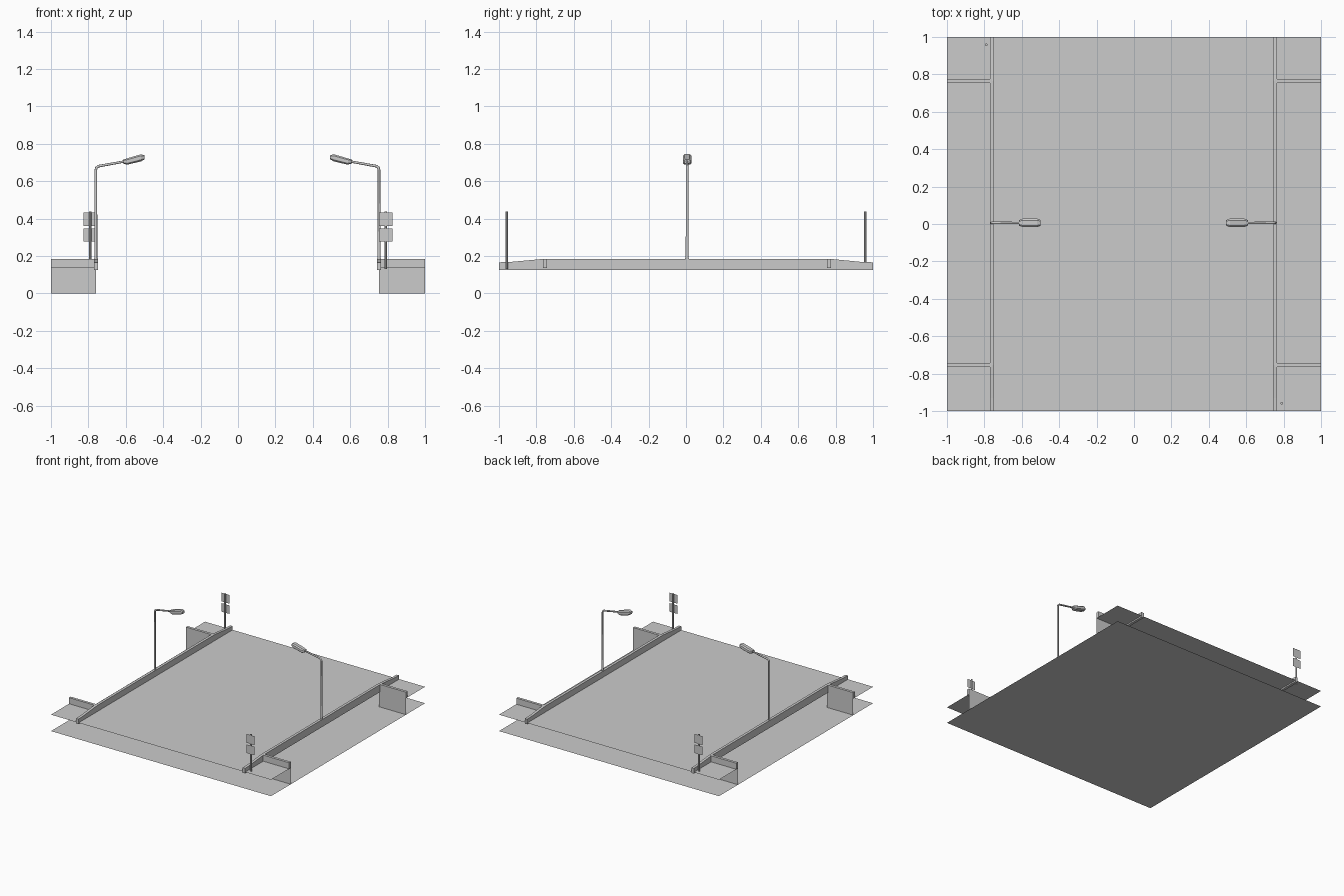
import bpy, bmesh, math

if "Cube" in bpy.data.objects:
    bpy.data.objects.remove(bpy.data.objects["Cube"])

CX, CY = -0.003, 0.005      # slight offset of the bridge structure
EDGE = 0.757                # distance of the edge beams from the middle
DECK = 0.135                # deck height


def make(name, verts, faces, smooth=False):
    me = bpy.data.meshes.new(name)
    me.from_pydata(verts, [], faces)
    bm = bmesh.new()
    bm.from_mesh(me)
    if len(faces) > 3:
        bmesh.ops.recalc_face_normals(bm, faces=bm.faces)
    bm.to_mesh(me)
    bm.free()
    ob = bpy.data.objects.new(name, me)
    bpy.context.collection.objects.link(ob)
    if smooth:
        bpy.context.view_layer.objects.active = ob
        ob.select_set(True)
        bpy.ops.object.shade_smooth_by_angle(angle=math.radians(40))
        ob.select_set(False)
    return ob


def loft(name, rings, smooth=False):
    # join equal-length rings into a capped skin
    n = len(rings[0])
    verts = [v for r in rings for v in r]
    faces = [(i * n + j, i * n + (j + 1) % n, (i + 1) * n + (j + 1) % n, (i + 1) * n + j)
             for i in range(len(rings) - 1) for j in range(n)]
    faces += [tuple(range(n))[::-1], tuple(range((len(rings) - 1) * n, len(rings) * n))]
    return make(name, verts, faces, smooth)


def plate(name, x0, x1, y0, y1, z):
    return make(name, [(x0, y0, z), (x1, y0, z), (x1, y1, z), (x0, y1, z)], [(0, 1, 2, 3)])


def box(name, x0, x1, y0, y1, z0, z1):
    ring = lambda z: [(x0, y0, z), (x1, y0, z), (x1, y1, z), (x0, y1, z)]
    return loft(name, [ring(z0), ring(z1)])


def rod(name, x, y, z0, z1, r, n=10):
    ring = lambda z: [(x + r * math.cos(2 * math.pi * i / n),
                       y + r * math.sin(2 * math.pi * i / n), z) for i in range(n)]
    return loft(name, [ring(z0), ring(z1)], True)


def tube(name, path, radii, y, n=10):
    # round tube along a path in the xz plane
    rings = []
    for k, (x, z) in enumerate(path):
        a, b = path[max(k - 1, 0)], path[min(k + 1, len(path) - 1)]
        dx, dz = b[0] - a[0], b[1] - a[1]
        length = math.hypot(dx, dz)
        nx, nz = dz / length, -dx / length
        r = radii[k]
        rings.append([(x + nx * r * math.cos(2 * math.pi * i / n),
                       y + r * math.sin(2 * math.pi * i / n),
                       z + nz * r * math.cos(2 * math.pi * i / n)) for i in range(n)])
    return loft(name, rings, True)


# lower ground and upper road deck
plate("lower_road", -1, 1, -1, 1, 0)
plate("bridge_deck", CX - EDGE, CX + EDGE, -1, 1, DECK)

for sx in (-1, 1):
    # edge beam with lowered ends
    xb = CX + sx * EDGE
    side = [(-1, 0.124), (1, 0.124), (1, 0.166), (0.93, 0.169), (CY + 0.76, 0.185),
            (CY - 0.76, 0.185), (-0.93, 0.169), (-1, 0.166)]
    loft("edge_beam", [[(xb - 0.011, y, z) for y, z in side],
                       [(xb + 0.011, y, z) for y, z in side]])

    # corner ground, retaining wall and wall parapet
    for sy in (-1, 1):
        yw = CY + sy * 0.759
        xs = sorted((xb, sx))
        plate("corner_ground", *xs, *sorted((yw, sy)), DECK)
        yf = yw - sy * 0.011
        make("retaining_wall", [(xs[0], yf, 0), (xs[1], yf, 0), (xs[1], yf, DECK),
                                (xs[0], yf, DECK)], [(0, 1, 2, 3)])
        box("wall_parapet", *xs, yw - 0.011, yw + 0.011, DECK, 0.185)

    # street lamp: collar, bent pole and faceted head
    ly = 0.006
    rod("lamp_collar", xb, ly, 0.152, 0.186, 0.011)
    path = [(0.757, 0.16), (0.757, 0.66), (0.754, 0.672), (0.744, 0.68), (0.60, 0.706)]
    tube("lamp_pole", [(CX + sx * x, z) for x, z in path],
         [0.008, 0.007, 0.007, 0.007, 0.006], ly)
    rings = []
    for x, z0, z1, w in [(0.612, 0.695, 0.715, 0.015), (0.59, 0.688, 0.722, 0.023),
                         (0.515, 0.706, 0.744, 0.023), (0.496, 0.717, 0.738, 0.015)]:
        c, h = 0.6 * w, (z1 - z0) * 0.22
        sec = [(-c, z0), (c, z0), (w, z0 + h), (w, z1 - h), (c, z1), (-c, z1),
               (-w, z1 - h), (-w, z0 + h)]
        rings.append([(CX + sx * x, ly + y, z) for y, z in sec])
    loft("lamp_head", rings)

    # road sign at opposite corners
    px, py = sx * 0.79, -sx * 0.959
    rod("sign_post", px, py, 0.13, 0.438, 0.007, 8)
    yp = py - sx * 0.0075
    for z0, z1 in ((0.277, 0.347), (0.361, 0.433)):
        make("sign_plate", [(px - 0.037, yp, z0), (px + 0.037, yp, z0),
                            (px + 0.037, yp, z1), (px - 0.037, yp, z1)], [(0, 1, 2, 3)])
